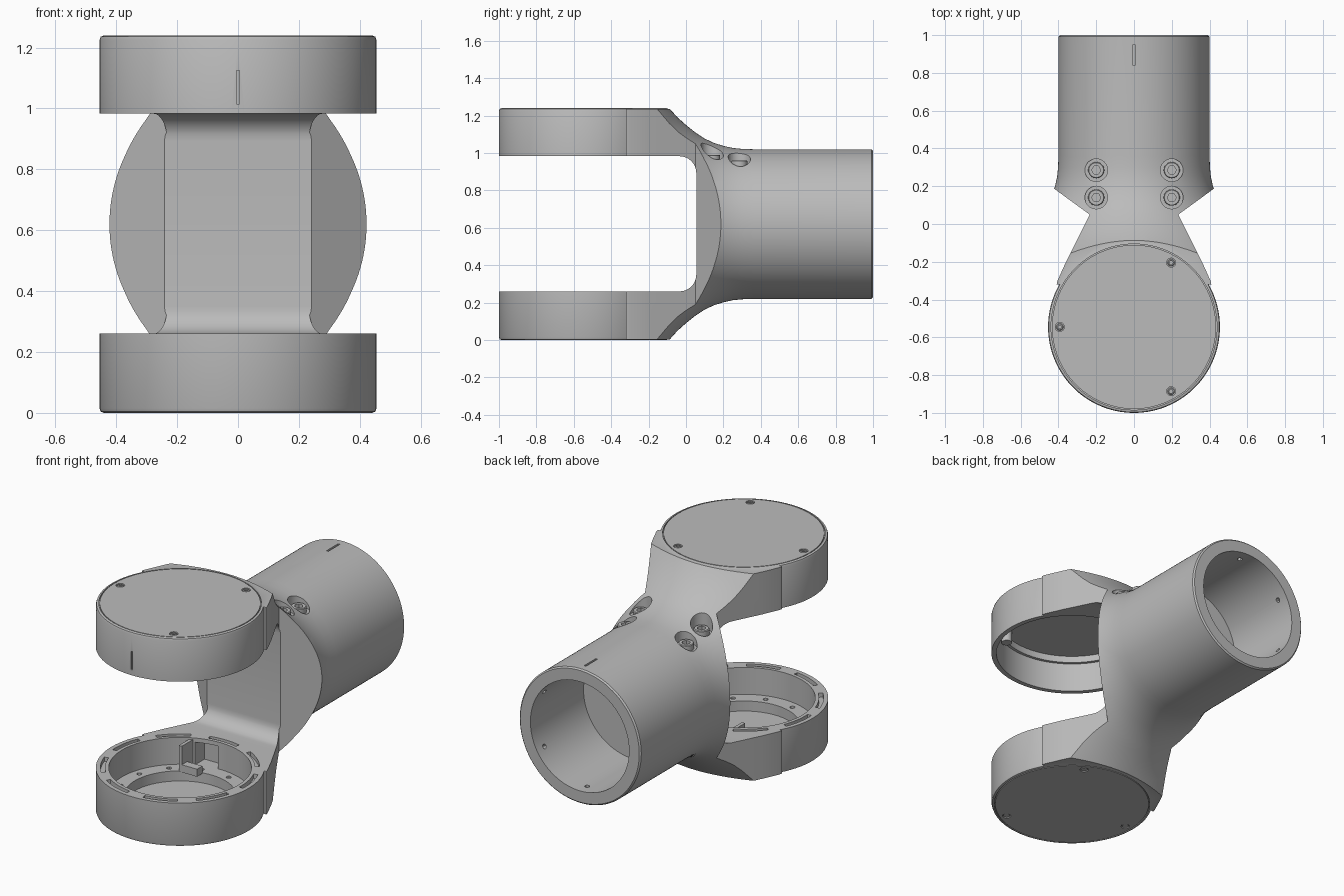
import bpy, bmesh, math
from mathutils import Vector

cube = bpy.data.objects.get("Cube")
if cube:
    bpy.data.objects.remove(cube, do_unlink=True)

grey = bpy.data.materials.new("satin_grey")
grey.use_nodes = True
grey.diffuse_color = (0.5, 0.5, 0.5, 1)
grey.node_tree.nodes["Principled BSDF"].inputs["Base Color"].default_value = (0.5, 0.5, 0.5, 1)

MID = 0.62          # height of the tube axis
TOP = 1.24
HUB = (0, -0.545)   # centre of both fork rings


def finish(bm, name):
    bmesh.ops.recalc_face_normals(bm, faces=bm.faces)
    mesh = bpy.data.meshes.new(name)
    bm.to_mesh(mesh)
    bm.free()
    mesh.materials.append(grey)
    obj = bpy.data.objects.new(name, mesh)
    bpy.context.collection.objects.link(obj)
    return obj


def lathe(name, profile, centre=(0, 0), axis="z", seg=96, ring=False):
    """Revolve (radius, distance) pairs around a z or y axis."""
    bm = bmesh.new()
    loops = []
    for r, t in profile:
        loop = []
        for i in range(seg):
            a = math.tau * i / seg
            u, v = centre[0] + r * math.cos(a), centre[1] + r * math.sin(a)
            loop.append(bm.verts.new((u, v, t) if axis == "z" else (u, t, v)))
        loops.append(loop)
    pairs = list(zip(loops, loops[1:]))
    if ring:
        pairs.append((loops[-1], loops[0]))
    else:
        bm.faces.new(loops[0])
        bm.faces.new(loops[-1])
    for a, b in pairs:
        for i in range(seg):
            j = (i + 1) % seg
            bm.faces.new((a[i], a[j], b[j], b[i]))
    return finish(bm, name)


def prism(name, points, lo, hi, axis="z"):
    """Extrude a flat outline along z (points are x, y) or x (points are y, z)."""
    bm = bmesh.new()
    verts = [bm.verts.new((p, q, lo) if axis == "z" else (lo, p, q)) for p, q in points]
    face = bm.faces.new(verts)
    new = bmesh.ops.extrude_face_region(bm, geom=[face])["geom"]
    step = Vector((0, 0, hi - lo)) if axis == "z" else Vector((hi - lo, 0, 0))
    bmesh.ops.translate(bm, vec=step, verts=[g for g in new if isinstance(g, bmesh.types.BMVert)])
    return finish(bm, name)


def box(name, x, y, z):
    return prism(name, [(x[0], y[0]), (x[1], y[0]), (x[1], y[1]), (x[0], y[1])], *z)


def disc(name, r, lo, hi, centre=HUB, seg=96):
    return lathe(name, [(r, lo), (r, hi)], centre, seg=seg)


def select(objs, active):
    bpy.ops.object.select_all(action="DESELECT")
    for o in objs:
        o.select_set(True)
    bpy.context.view_layer.objects.active = active


def combine(target, tools, operation):
    """Apply one boolean with all the tools joined together."""
    if len(tools) > 1:
        select(tools, tools[0])
        bpy.ops.object.join()
    tool = tools[0]
    mod = target.modifiers.new("bool", "BOOLEAN")
    mod.operation = operation
    mod.solver = "EXACT"
    mod.object = tool
    select([target], target)
    bpy.ops.object.modifier_apply(modifier=mod.name)
    bpy.data.objects.remove(tool, do_unlink=True)


def polar(r, deg):
    a = math.radians(deg)
    return HUB[0] + r * math.cos(a), HUB[1] + r * math.sin(a)


def arc_slot(name, r0, r1, mid, half, lo, hi):
    steps = [mid - half + half * k / 4 for k in range(9)]
    outline = [polar(r1, d) for d in steps] + [polar(r0, d) for d in reversed(steps)]
    return prism(name, outline, lo, hi)


# Tube flaring into the neck, trimmed to the plan outline
body = lathe("fork_body", [(1.0, -0.32), (0.76, -0.2), (0.62, -0.09), (0.57, -0.045), (0.53, 0),
                           (0.49, 0.05), (0.457, 0.1), (0.434, 0.15), (0.418, 0.2), (0.407, 0.25),
                           (0.402, 0.3), (0.4, 0.36), (0.4, 0.992), (0.392, 1.0)],
             (0, MID), "y", 128)
half = [(0.425, -0.385), (0.405, -0.3), (0.36, -0.2), (0.305, -0.09),
        (0.265, -0.01), (0.235, 0.05), (0.46, 0.214), (0.46, 1.1)]
plan = half + [(-x, y) for x, y in reversed(half)]
combine(body, [prism("plan_cutter", plan, 0.004, TOP - 0.004)], "INTERSECT")

# Round fork ends
column = lathe("ring_column", [(0.44, 0), (0.451, 0.004), (0.455, 0.015), (0.455, TOP - 0.015),
                               (0.451, TOP - 0.004), (0.44, TOP)], HUB, seg=128)
combine(body, [column], "UNION")

# Slot between the fork arms, with rounded inner corners
R, LOW, HIGH, BACK = 0.09, 0.26, 0.983, 0.055
outline = [(-1.2, LOW)]
for cz, start in ((LOW + R, -90), (HIGH - R, 0)):
    for k in range(9):
        a = math.radians(start + 90 * k / 8)
        outline.append((BACK - R + R * math.cos(a), cz + R * math.sin(a)))
outline.append((-1.2, HIGH))
combine(body, [prism("slot_cutter", outline, -0.7, 0.7, "x")], "DIFFERENCE")

# Bore of the tube and the stepped recesses of the rings
combine(body, [
    lathe("bore", [(0.325, 0.5), (0.325, 1.1)], (0, MID), "y"),
    lathe("upper_recess", [(0.427, 0.9), (0.427, 1.16), (0.41, 1.16), (0.41, 1.2)], HUB),
    lathe("lower_recess", [(0.3, 0.04), (0.3, 0.1), (0.385, 0.1), (0.385, 0.4)], HUB),
], "DIFFERENCE")

# Lid seams, lid screw seats, rim slots, ledge holes and witness marks
cutters = []
for lo, hi in ((-0.02, 0.01), (TOP - 0.01, TOP + 0.02)):
    cutters.append(lathe("seam", [(0.434, lo), (0.439, lo), (0.439, hi), (0.434, hi)], HUB, ring=True))
    for deg in (60, 180, 300):
        cutters.append(disc("seat", 0.024, lo, hi, polar(0.393, deg), 20))
for k in range(9):
    cutters.append(arc_slot("rim_slot", 0.405, 0.43, 10 + 40 * k, 13, 0.235, 0.3))
for k in range(12):
    cutters.append(disc("ledge_hole", 0.014, 0.075, 0.15, polar(0.342, 15 + 30 * k), 12))
cutters.append(box("front_mark", (-0.005, 0.005), (-1.05, -0.99), (1.015, 1.125)))
cutters.append(box("tube_mark", (-0.006, 0.006), (0.84, 0.95), (1.01, 1.1)))
combine(body, cutters, "DIFFERENCE")

# Counterbores on the top of the tube
seats = [(s * 0.2, y, z) for s in (-1, 1) for y, z in ((0.14, 0.955), (0.285, 0.925))]
combine(body, [disc("counterbore", 0.06, z, 1.2, (x, y), 32) for x, y, z in seats], "DIFFERENCE")

# Cable passage in the lower ring wall
combine(body, [box("passage", (-0.15, -0.02), (-0.24, -0.1), (0.1, 0.235))], "DIFFERENCE")

# Retaining holes near the mouth of the bore
holes = []
for deg in (30, 90, 150, 210, 270, 330):
    a = math.radians(deg)
    hole = disc("hole", 0.014, 0.3, 0.35, (0, 0), 12)
    hole.rotation_euler = (0, math.pi / 2 - a, 0)
    hole.location = (0, 0.93, MID)
    holes.append(hole)
combine(body, holes, "DIFFERENCE")
parts = [body]

# Socket screws
def screw(name, x, y, lo, hi, r, socket):
    head = lathe(name, [(r, lo), (r, hi - 0.004), (r - 0.004, hi)], (x, y), seg=28)
    combine(head, [disc("socket", socket, (lo + hi) / 2, hi + 0.05, (x, y), 6)], "DIFFERENCE")
    parts.append(head)


for x, y, z in seats:
    screw("tube_screw", x, y, z - 0.01, z + 0.035, 0.043, 0.024)
for deg in (60, 180, 300):
    x, y = polar(0.393, deg)
    screw("upper_lid_screw", x, y, TOP - 0.02, TOP - 0.001, 0.019, 0.01)
    parts.append(disc("lower_lid_screw", 0.019, 0.002, 0.02, (x, y), 20))
    parts.append(disc("lid_boss", 0.03, 1.13, 1.205, (x, y), 20))

# Cable guide beside the passage
parts.append(box("cable_guide", (-0.18, -0.16), (-0.3, -0.165), (0.095, 0.25)))
parts.append(box("cable_guide_foot", (-0.165, -0.06), (-0.3, -0.25), (0.095, 0.14)))

select(parts, body)
bpy.ops.object.shade_smooth_by_angle(angle=math.radians(30))
